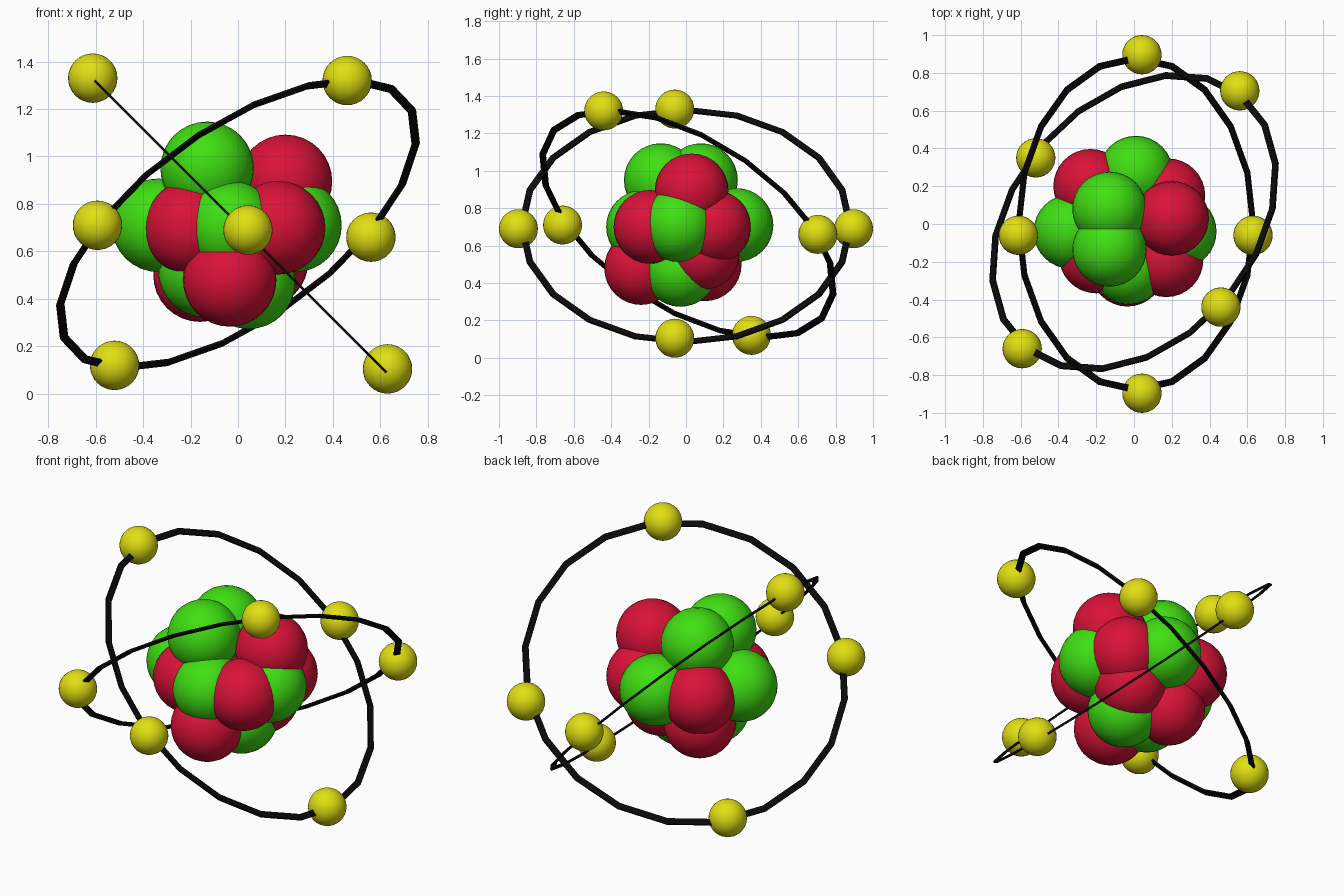
import bpy, bmesh, math
from mathutils import Vector

if "Cube" in bpy.data.objects:
    bpy.data.objects.remove(bpy.data.objects["Cube"])


def material(name, rgb):
    m = bpy.data.materials.new(name)
    m.diffuse_color = (*rgb, 1)
    m.use_nodes = True
    m.node_tree.nodes["Principled BSDF"].inputs["Base Color"].default_value = m.diffuse_color
    return m


RED = material("proton_red", (0.70, 0.006, 0.04))
GREEN = material("neutron_green", (0.05, 0.74, 0.006))
YELLOW = material("electron_yellow", (0.75, 0.74, 0.006))
BLACK = material("orbit_black", (0.003, 0.003, 0.003))


def finish(bm, name, mat, smooth):
    bmesh.ops.recalc_face_normals(bm, faces=bm.faces[:])
    for f in bm.faces:
        f.smooth = smooth
    me = bpy.data.meshes.new(name)
    bm.to_mesh(me)
    bm.free()
    me.materials.append(mat)
    ob = bpy.data.objects.new(name, me)
    bpy.context.collection.objects.link(ob)


def ball(name, centre, radius, mat):
    bm = bmesh.new()
    bmesh.ops.create_uvsphere(bm, u_segments=32, v_segments=16, radius=radius)
    bmesh.ops.translate(bm, verts=bm.verts[:], vec=centre)
    finish(bm, name, mat, True)


def orbit(name, centre, u, v, inner=0.86, outer=0.895, thick=0.011, sides=20):
    # flat twenty-sided band lying in the plane of u and v
    c, u = Vector(centre), Vector(u).normalized()
    v = Vector(v)
    v = (v - u * v.dot(u)).normalized()
    n = u.cross(v) * thick / 2
    bm = bmesh.new()
    loops = []
    for i in range(sides):
        a = 2 * math.pi * i / sides
        d = u * math.cos(a) + v * math.sin(a)
        loops.append([bm.verts.new(c + d * r + n * s)
                      for r, s in ((inner, -1), (outer, -1), (outer, 1), (inner, 1))])
    for i in range(sides):
        p, q = loops[i], loops[(i + 1) % sides]
        for k in range(4):
            m = (k + 1) % 4
            bm.faces.new((p[k], p[m], q[m], q[k]))
    finish(bm, name, BLACK, False)


# nucleus: middle ring of eight, three on top, five below
protons = [(-0.20, -0.17, 0.70), (0.17, -0.19, 0.70), (0.18, 0.15, 0.70), (-0.23, 0.20, 0.70),
           (0.20, 0.03, 0.895), (-0.035, -0.24, 0.48), (-0.16, 0.10, 0.50), (0.10, 0.09, 0.56)]
neutrons = [(-0.335, -0.04, 0.71), (-0.03, -0.23, 0.70), (0.24, -0.04, 0.71), (0.01, 0.27, 0.71),
            (-0.13, 0.08, 0.95), (-0.13, -0.135, 0.95), (0.045, -0.03, 0.47), (-0.14, -0.06, 0.52)]
for i, p in enumerate(protons):
    ball(f"proton_{i + 1}", p, 0.197, RED)
for i, p in enumerate(neutrons):
    ball(f"neutron_{i + 1}", p, 0.197, GREEN)

# two tilted orbits
orbit("orbit_a", (0.01, 0, 0.705), (0, 1, 0), (1, 0, -1))
orbit("orbit_b", (0, 0.01, 0.715), (0.563, -0.454, 0.69), (0.642, 0.765, -0.028))

# four electrons on each orbit
electrons = [(-0.612, -0.06, 1.33), (0.63, -0.06, 0.105), (0.042, 0.896, 0.69), (0.042, -0.896, 0.69),
             (0.46, -0.44, 1.32), (0.56, 0.705, 0.66), (-0.592, -0.66, 0.71), (-0.52, 0.35, 0.12)]
for i, p in enumerate(electrons):
    ball(f"electron_{i + 1}", p, 0.104, YELLOW)
